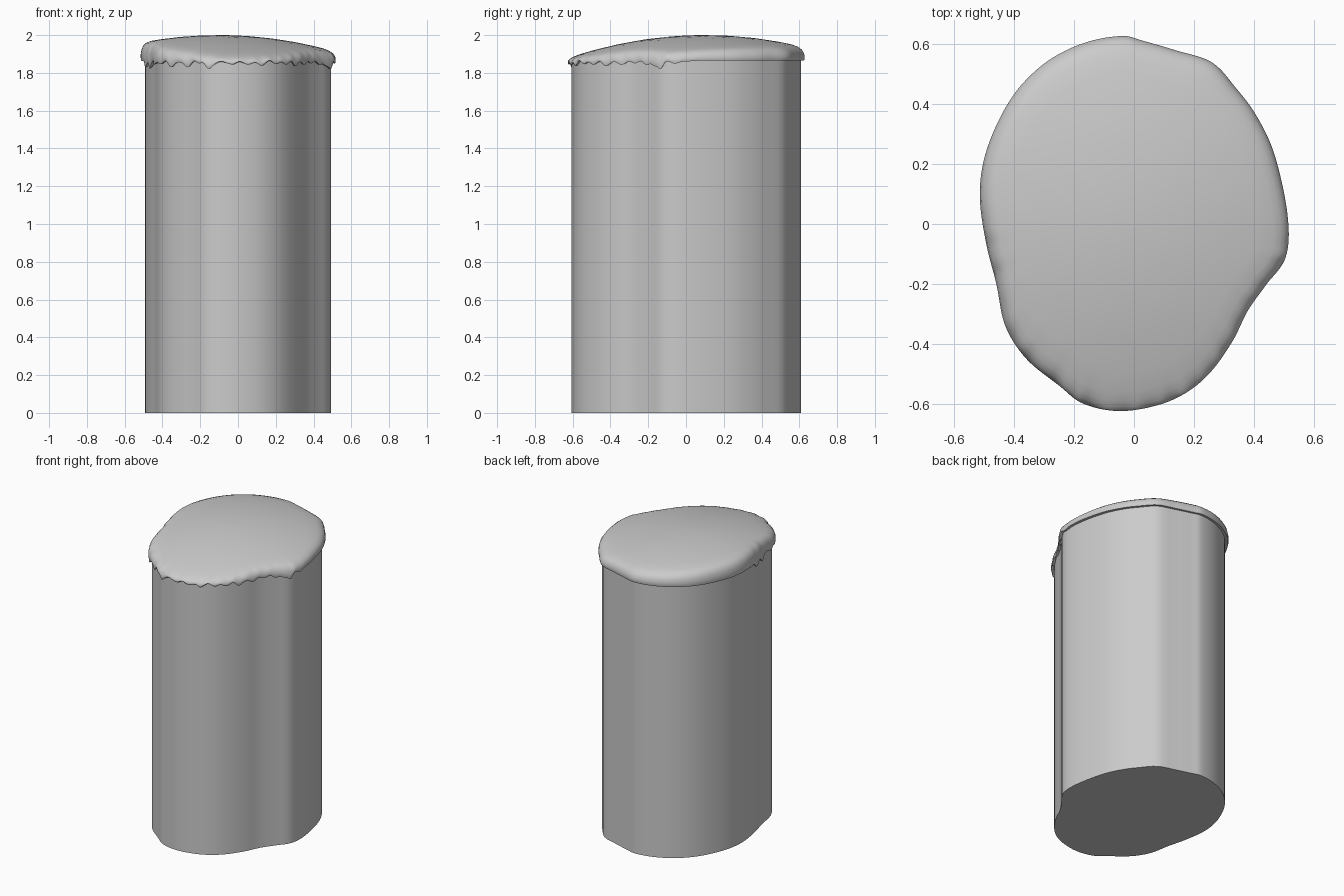
import bpy, bmesh, math
from mathutils import Vector

cube = bpy.data.objects.get("Cube")
if cube:
    bpy.data.objects.remove(cube, do_unlink=True)

# One plain grey for everything
grey = bpy.data.materials.new("plain grey")
grey.use_nodes = True
color = (0.6, 0.6, 0.6, 1)
grey.diffuse_color = color
grey.node_tree.nodes["Principled BSDF"].inputs["Base Color"].default_value = color

# Footprint of the lid, clockwise from the back corner
OUTLINE = [(-.04, .628), (.03, .612), (.14, .58), (.26, .54), (.34, .455), (.41, .36),
           (.47, .23), (.513, .03), (.507, -.11), (.44, -.205), (.38, -.29), (.33, -.39),
           (.26, -.49), (.18, -.56), (.08, -.605), (-.05, -.625), (-.17, -.6),
           (-.25, -.54), (-.36, -.45), (-.43, -.34), (-.46, -.2), (-.495, -.06),
           (-.515, .09), (-.5, .22), (-.45, .35), (-.38, .46), (-.28, .55), (-.16, .607)]


def smooth_loop(points, steps):
    """Closed Catmull-Rom curve through the points."""
    p = [Vector(q) for q in points]
    n = len(p)
    loop = []
    for i in range(n):
        a, b, c, d = p[i - 1], p[i], p[(i + 1) % n], p[(i + 2) % n]
        for k in range(steps):
            t = k / steps
            loop.append(b + (c - a) * t / 2 + (a - 2.5 * b + 2 * c - d / 2) * t * t
                        + (1.5 * (b - c) + (d - a) / 2) * t ** 3)
    return loop


def loft(name, rings, angle):
    """Skin a stack of rings and close both ends."""
    bm = bmesh.new()
    loops = [[bm.verts.new(v) for v in ring] for ring in rings]
    n = len(loops[0])
    for low, high in zip(loops, loops[1:]):
        for i in range(n):
            j = (i + 1) % n
            bm.faces.new((low[i], low[j], high[j], high[i]))
    bm.faces.new(loops[0])
    bm.faces.new(loops[-1])
    bmesh.ops.recalc_face_normals(bm, faces=bm.faces[:])
    mesh = bpy.data.meshes.new(name)
    bm.to_mesh(mesh)
    bm.free()
    mesh.materials.append(grey)
    obj = bpy.data.objects.new(name, mesh)
    bpy.context.collection.objects.link(obj)
    bpy.ops.object.select_all(action='DESELECT')
    obj.select_set(True)
    bpy.context.view_layer.objects.active = obj
    bpy.ops.object.shade_smooth_by_angle(angle=math.radians(angle))
    return obj


# Column: the footprint pulled in a little and extruded upwards
column = smooth_loop(OUTLINE, 4)
loft("column", [[(p.x * .955, p.y * .97, z) for p in column] for z in (0, 1.868)], 40)

# Lid: domed top, rounded rim and a dripping lower edge along the front
RIM = 1.865
DRIPS = [(-.16, -.6, .03), (-.36, -.45, .02), (-.47, -.16, .03), (-.02, -.62, .012),
         (.3, -.43, .018), (.505, -.14, .038), (.12, -.59, .012), (.47, -.17, .02),
         (-.49, -.06, .025), (-.27, -.53, .015)]


def top_height(x, y):
    return 2 - .23 * ((x + .1) ** 2 + (y - .1) ** 2)


def rim_height(p, i):
    front = min(1, max(0, (.06 - p.y) / .15))
    wave = .012 + .007 * math.sin(i * .85) + .004 * math.sin(i * .37)
    drip = sum(d * math.exp(-((p.x - x) ** 2 + (p.y - y) ** 2) / .0005) for x, y, d in DRIPS)
    return RIM - front * (wave + drip)


lid = smooth_loop(OUTLINE, 10)
rings = [[(p.x * .94, p.y * .96, RIM) for p in lid],
         [(p.x * .975, p.y * .98, rim_height(p, i) + .002) for i, p in enumerate(lid)]]
# Each rim step: footprint scale, share of the height up to the dome
for scale, rise in ((.995, 0), (1, .15), (1, .35), (.992, .6), (.975, .8), (.945, .93),
                    (.9, .99), (.8, 1), (.6, 1), (.4, 1), (.2, 1), (.03, 1)):
    ring = []
    for i, p in enumerate(lid):
        x, y = p * scale
        low = rim_height(p, i)
        ring.append((x, y, low + (top_height(x, y) - low) * rise))
    rings.append(ring)
loft("lid", rings, 60)
